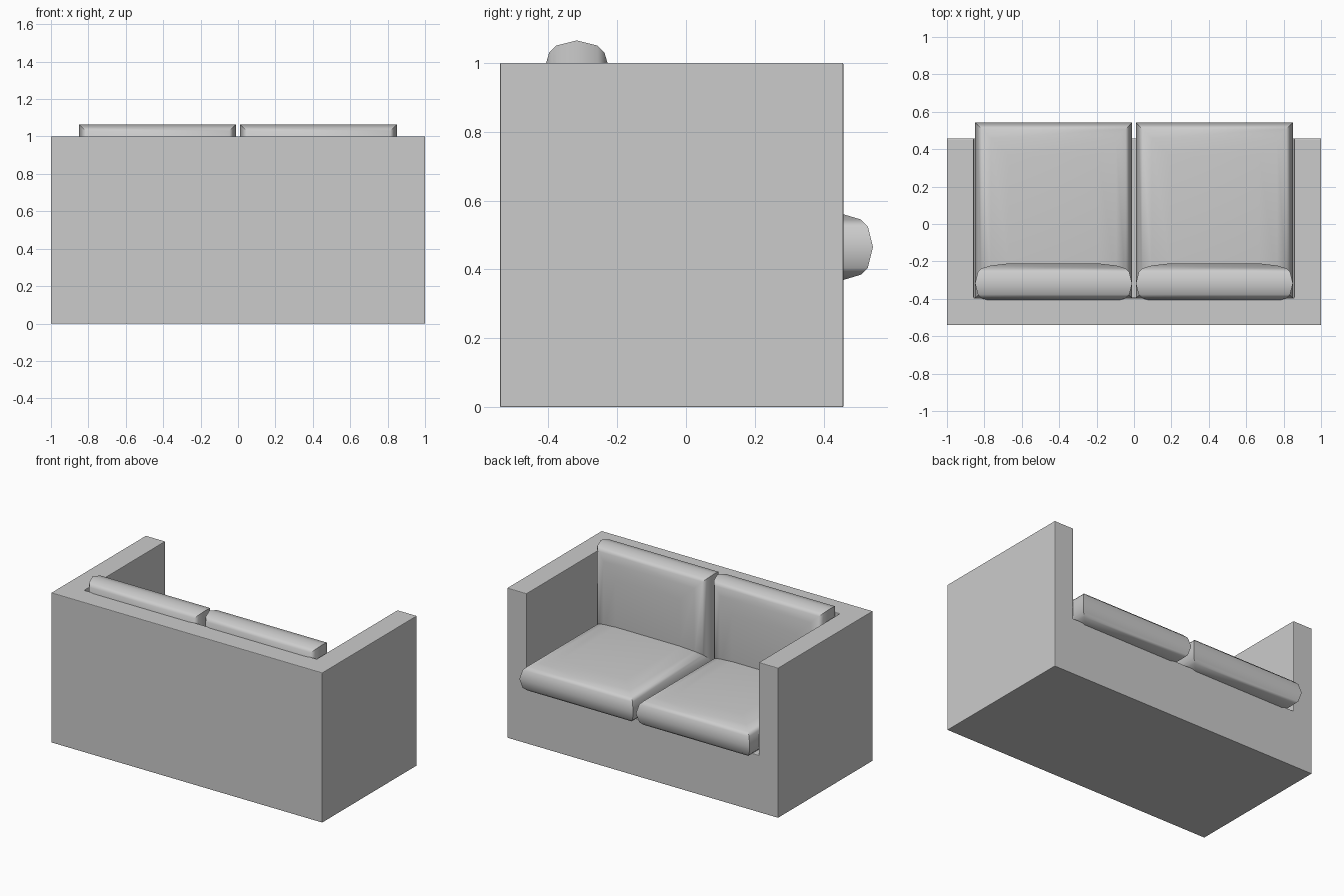
import bpy, bmesh
from math import radians

if "Cube" in bpy.data.objects:
    bpy.data.objects.remove(bpy.data.objects["Cube"])


def make_object(name, bm):
    bmesh.ops.recalc_face_normals(bm, faces=bm.faces[:])
    mesh = bpy.data.meshes.new(name)
    bm.to_mesh(mesh)
    bm.free()
    obj = bpy.data.objects.new(name, mesh)
    bpy.context.collection.objects.link(obj)
    return obj


def smooth(obj, angle):
    bpy.ops.object.select_all(action='DESELECT')
    obj.select_set(True)
    bpy.context.view_layer.objects.active = obj
    bpy.ops.object.shade_smooth_by_angle(angle=radians(angle))


# Sofa shell: box with a U-shaped top and a sunken seat deck
FRONT, BACK, INNER, ARM, DECK = 0.457, -0.54, -0.395, 0.857, 0.38
plan = [(-1, FRONT), (-1, BACK), (1, BACK), (1, FRONT),
        (ARM, FRONT), (ARM, INNER), (-ARM, INNER), (-ARM, FRONT)]
bm = bmesh.new()
top = [bm.verts.new((x, y, 1)) for x, y in plan]
base = [bm.verts.new((x, y, 0)) for x, y in plan[:4]]
deck = [bm.verts.new((x, y, DECK)) for x, y in plan[4:]]
bm.faces.new(top)
bm.faces.new(base)
bm.faces.new(deck)
for i in range(3):
    bm.faces.new((base[i], base[i + 1], top[i + 1], top[i]))
    bm.faces.new((deck[i], deck[i + 1], top[i + 5], top[i + 4]))
bm.faces.new((base[0], base[3], top[3], top[4], deck[0], deck[3], top[7], top[0]))
shell = make_object("sofa_shell", bm)
bevel = shell.modifiers.new("soft_edges", 'BEVEL')
bevel.width = 0.004
bevel.segments = 2

# Cushion half profile: (inset from the rim, height above the middle)
PROFILE = [(0, 0), (0.015, 0.06), (0.035, 0.08), (0.085, 0.095), (0.18, 0.106)]


def cushion(name, width, length, place):
    """Stacked rectangles with mitred corners, mapped to the world by place()."""
    bm = bmesh.new()
    levels = [(i, -h) for i, h in PROFILE[:0:-1]] + PROFILE
    rings = []
    for inset, h in levels:
        a, b = width / 2 - inset, length / 2 - inset
        rings.append([bm.verts.new(place(x, y, h))
                      for x, y in ((-a, -b), (a, -b), (a, b), (-a, b))])
    for lo, hi in zip(rings, rings[1:]):
        for k in range(4):
            n = (k + 1) % 4
            bm.faces.new((lo[k], lo[n], hi[n], hi[k]))
    bm.faces.new(rings[0])
    bm.faces.new(rings[-1])
    smooth(make_object(name, bm), 50)


# Two seat cushions and two back cushions
for side, cx in (("left", -0.43), ("right", 0.43)):
    cushion(f"seat_cushion_{side}", 0.84, 0.94,
            lambda x, y, h: (cx + x, 0.073 + y, 0.465 + h))
    cushion(f"back_cushion_{side}", 0.84, 0.66,
            lambda x, y, h: (cx + x, -0.317 + h, 0.735 + y))
